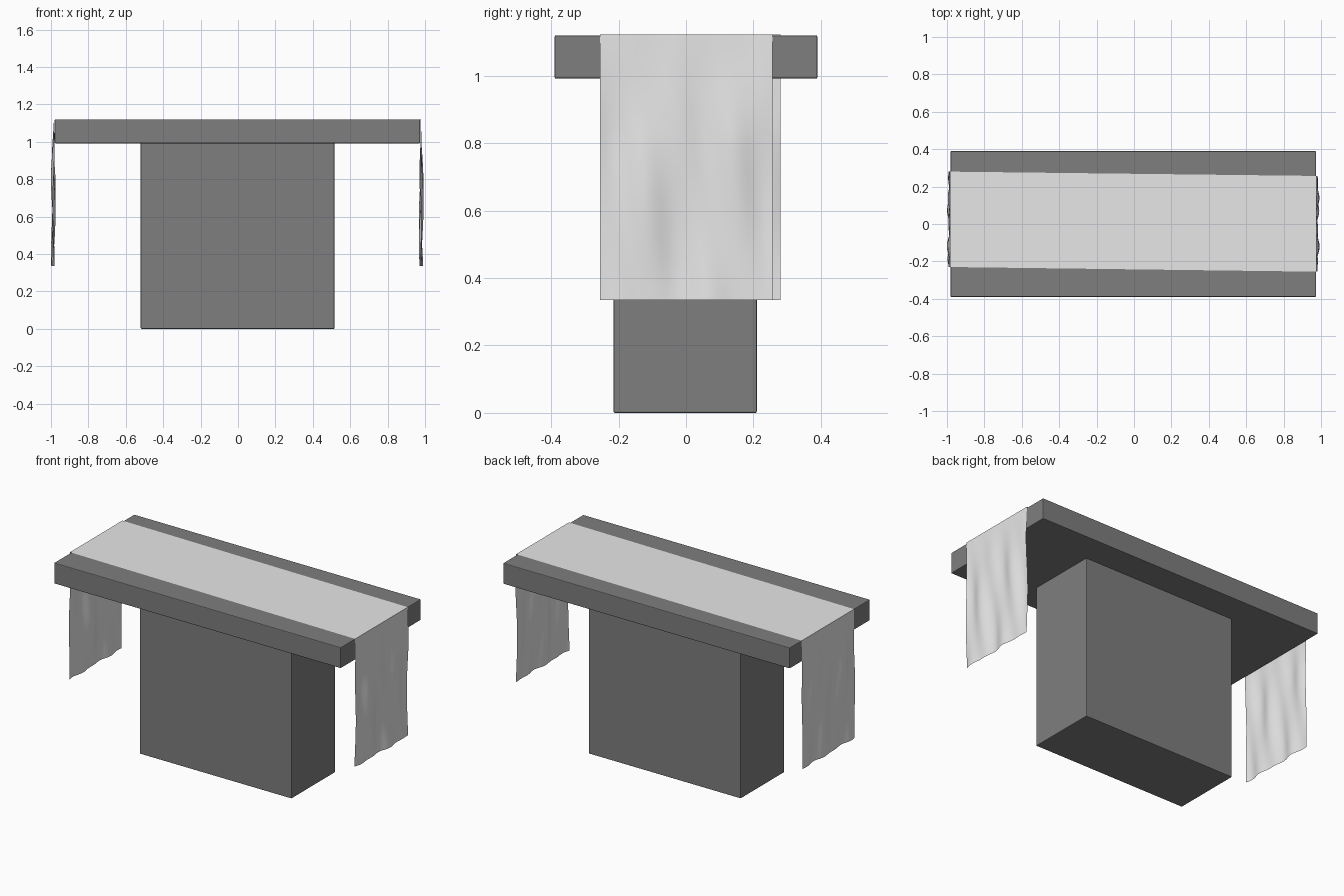
import bpy, bmesh
from math import sin, pi

cube = bpy.data.objects.get("Cube")
if cube:
    bpy.data.objects.remove(cube, do_unlink=True)


def material(name, v):
    m = bpy.data.materials.new(name)
    m.use_nodes = True
    m.diffuse_color = (v, v, v, 1)
    m.node_tree.nodes["Principled BSDF"].inputs["Base Color"].default_value = (v, v, v, 1)
    return m


stone = material("dark grey stone", 0.21)
linen = material("pale cloth", 0.8)


def add_object(name, bm, mat):
    mesh = bpy.data.meshes.new(name)
    bm.to_mesh(mesh)
    bm.free()
    mesh.materials.append(mat)
    ob = bpy.data.objects.new(name, mesh)
    bpy.context.collection.objects.link(ob)
    return ob


def block(name, low, high):
    """Box between two corners with finely eased edges."""
    bm = bmesh.new()
    bmesh.ops.create_cube(bm, size=1)
    for v in bm.verts:
        v.co = [a + (b - a) * (c + 0.5) for a, b, c in zip(low, high, v.co)]
    ob = add_object(name, bm, stone)
    bevel = ob.modifiers.new("eased edges", "BEVEL")
    bevel.width = 0.004
    bevel.segments = 2


# Pedestal and slab
block("pedestal", (-0.52, -0.215, 0), (0.515, 0.21, 1.0))
block("table_slab", (-0.98, -0.39, 0.992), (0.973, 0.39, 1.12))

# Cloth runner: one slightly skewed sheet over the top and down both ends
TOP, HEM, LEFT, RIGHT = 1.123, 0.335, -0.984, 0.977
ROWS, COLS = 28, 28


def ripple(t, u, phase):
    """Sideways fold of a hanging end; t runs down, u across."""
    grow = min(1, t * 2.5)
    return grow * (0.006 * sin(2 * pi * (2.1 * u + 0.5 * t) + phase)
                   + 0.004 * sin(2 * pi * (3.7 * u - 0.8 * t) + 2 * phase)
                   + 0.003 * sin(2 * pi * (1.3 * t + 0.6 * u) + phase))


rows = [(-1, i / ROWS) for i in range(ROWS, -1, -1)]
rows += [(1, i / ROWS) for i in range(ROWS + 1)]
bm = bmesh.new()
grid = []
for side, t in rows:
    line = []
    for j in range(COLS + 1):
        u = j / COLS
        if side < 0:
            x, y = LEFT - 0.004 * min(1, t * 4) + ripple(t, u, 0.7), -0.23 + 0.51 * u
        else:
            x, y = RIGHT + 0.003 * min(1, t * 4) + ripple(t, u, 2.4), -0.255 + 0.512 * u
        line.append(bm.verts.new((x, y, TOP + (HEM - TOP) * t)))
    grid.append(line)
for a, b in zip(grid, grid[1:]):
    for j in range(COLS):
        bm.faces.new((a[j], b[j], b[j + 1], a[j + 1]))
bmesh.ops.recalc_face_normals(bm, faces=bm.faces)
bm.normal_update()
if max(bm.faces, key=lambda f: f.calc_area()).normal.z < 0:
    bmesh.ops.reverse_faces(bm, faces=bm.faces)
cloth = add_object("cloth_runner", bm, linen)
bpy.ops.object.select_all(action="DESELECT")
cloth.select_set(True)
bpy.context.view_layer.objects.active = cloth
bpy.ops.object.shade_smooth_by_angle()
